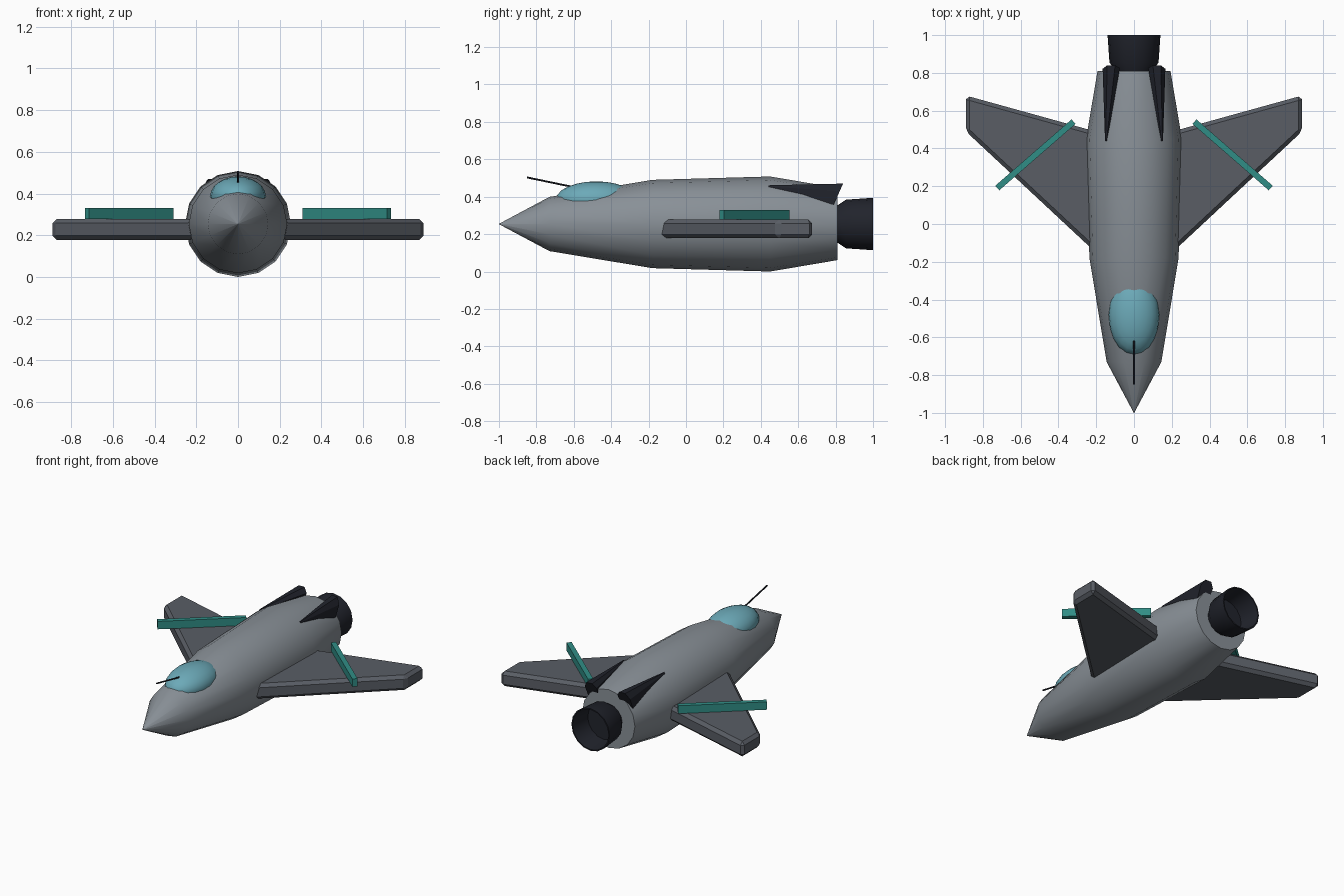
import bpy, bmesh, math
from mathutils import Vector

if "Cube" in bpy.data.objects:
    bpy.data.objects.remove(bpy.data.objects["Cube"])

AXIS_Z = 0.254


def material(name, rgb):
    m = bpy.data.materials.new(name)
    m.diffuse_color = (*rgb, 1)
    m.use_nodes = True
    m.node_tree.nodes["Principled BSDF"].inputs["Base Color"].default_value = m.diffuse_color
    return m


HULL = material("hull_grey", (0.25, 0.28, 0.31))
WING = material("wing_grey", (0.10, 0.11, 0.13))
DARK = material("dark_metal", (0.015, 0.017, 0.025))
TEAL = material("teal", (0.03, 0.27, 0.24))
GLASS = material("canopy_blue", (0.15, 0.40, 0.48))


def finish(name, bm, mat, smooth=False, mirror=False, bevel=0):
    bmesh.ops.recalc_face_normals(bm, faces=bm.faces)
    me = bpy.data.meshes.new(name)
    bm.to_mesh(me)
    bm.free()
    me.materials.append(mat)
    ob = bpy.data.objects.new(name, me)
    bpy.context.collection.objects.link(ob)
    if bevel:
        mod = ob.modifiers.new("chamfer", 'BEVEL')
        mod.width, mod.segments = bevel, 1
    if mirror:
        ob.modifiers.new("mirror", 'MIRROR')
    if smooth:
        bpy.ops.object.select_all(action='DESELECT')
        ob.select_set(True)
        bpy.context.view_layer.objects.active = ob
        bpy.ops.object.shade_smooth_by_angle(angle=math.radians(32))
    return ob


def loft(sections):
    """Skin matching rings of points and cap both ends."""
    bm = bmesh.new()
    rings = [[bm.verts.new(p) for p in s] for s in sections]
    n = len(rings[0])
    for a, b in zip(rings, rings[1:]):
        for i in range(n):
            j = (i + 1) % n
            bm.faces.new((a[i], a[j], b[j], b[i]))
    bm.faces.new(rings[0])
    bm.faces.new(rings[-1])
    bmesh.ops.remove_doubles(bm, verts=bm.verts, dist=1e-5)
    return bm


def lathe(profile, sides=16):
    """Turn (y, radius) pairs around the long axis."""
    step = math.tau / sides
    return loft([[(r * math.sin(i * step), y, AXIS_Z + r * math.cos(i * step))
                  for i in range(sides)] for y, r in profile])


# Fuselage, pointed at the front and flat at the back
finish("fuselage", lathe([(-1, 0.001), (-0.73, 0.145), (-0.18, 0.236),
                          (0.45, 0.254), (0.81, 0.193)]), HULL, smooth=True)

# Hollow engine nozzle
finish("engine_nozzle", lathe([(0.79, 0.095), (0.81, 0.1), (0.855, 0.13), (1.0, 0.14),
                               (1.0, 0.132), (0.86, 0.118)]), DARK, smooth=True)

# Swept wings
outline = [(0.15, -0.20), (0.89, 0.49), (0.89, 0.68), (0.15, 0.475)]
finish("wings", loft([[(x, y, z) for x, y in outline] for z in (0.178, 0.278)]),
       WING, mirror=True, bevel=0.02)

# Diagonal bars lying on the wings
a = math.radians(41)
along = Vector((math.cos(a), -math.sin(a), 0)) * 0.2675
across = Vector((math.sin(a), math.cos(a), 0)) * 0.016
mid = Vector((0.522, 0.366, 0))
corners = [mid + along * s + across * t for s, t in ((-1, -1), (1, -1), (1, 1), (-1, 1))]
finish("wing_bars", loft([[c + Vector((0, 0, z)) for c in corners] for z in (0.278, 0.33)]),
       TEAL, mirror=True)

# Tail fins growing out of the hull, leaning back at the rear
tail = [(0.163, 0.34), (0.166, 0.43), (0.142, 0.47), (0.10, 0.47), (0.075, 0.44), (0.085, 0.34)]
rear = [(x, 0.84 - (0.47 - z) * 0.45, z) for x, z in tail]
front = [(0.148 + (x - 0.12) * 0.12, 0.44, 0.452 + (z - 0.41) * 0.15) for x, z in tail]
finish("tail_fins", loft([front, rear]), DARK, mirror=True)

# Canopy bubble
bm = bmesh.new()
bmesh.ops.create_uvsphere(bm, u_segments=20, v_segments=12, radius=1)
bmesh.ops.scale(bm, vec=(0.134, 0.215, 0.097), verts=bm.verts)
bmesh.ops.translate(bm, vec=(0, -0.48, 0.385), verts=bm.verts)
finish("canopy", bm, GLASS, smooth=True)

# Nose probe
p0, p1 = Vector((0, -0.85, 0.503)), Vector((0, -0.58, 0.447))
bm = bmesh.new()
bmesh.ops.create_cone(bm, cap_ends=True, segments=8, radius1=0.005, radius2=0.005,
                      depth=(p1 - p0).length)
rot = (p1 - p0).to_track_quat('Z', 'Y').to_matrix()
bmesh.ops.rotate(bm, matrix=rot, verts=bm.verts)
bmesh.ops.translate(bm, vec=(p0 + p1) / 2, verts=bm.verts)
finish("nose_probe", bm, DARK)
